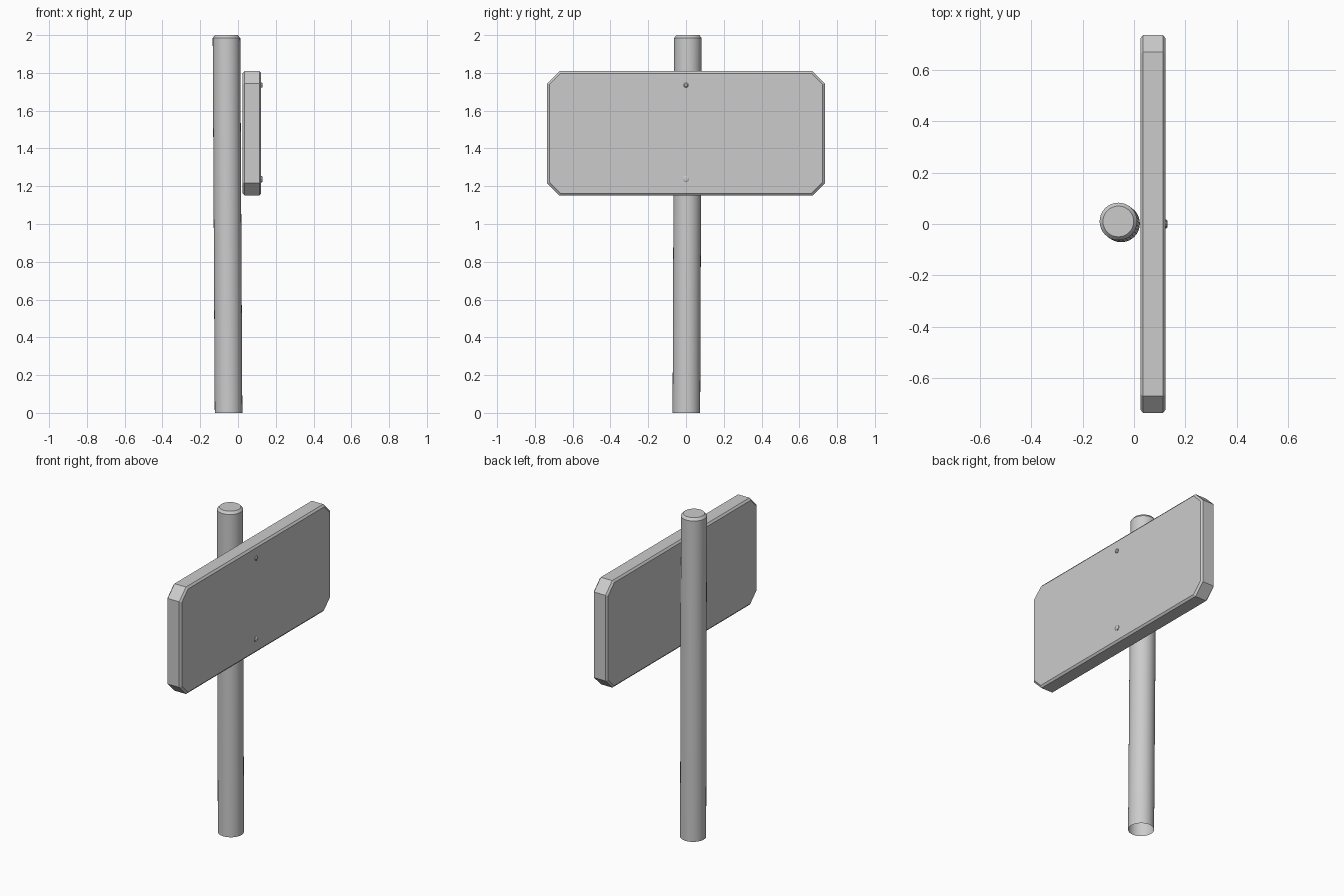
import bpy, bmesh, math
from mathutils import Vector

if "Cube" in bpy.data.objects:
    bpy.data.objects.remove(bpy.data.objects["Cube"])


def finish(bm, name, smooth=False):
    bmesh.ops.recalc_face_normals(bm, faces=bm.faces)
    me = bpy.data.meshes.new(name)
    bm.to_mesh(me)
    bm.free()
    ob = bpy.data.objects.new(name, me)
    bpy.context.collection.objects.link(ob)
    if smooth:
        bpy.context.view_layer.objects.active = ob
        ob.select_set(True)
        bpy.ops.object.shade_smooth_by_angle(angle=math.radians(35))
        ob.select_set(False)
    return ob


def loft(bm, rings):
    # join successive vertex rings and cap the last one
    loops = [[bm.verts.new(p) for p in ring] for ring in rings]
    for a, b in zip(loops, loops[1:]):
        for i in range(len(a)):
            j = (i + 1) % len(a)
            bm.faces.new((a[i], a[j], b[j], b[i]))
    bm.faces.new(loops[-1])
    return loops


# Slightly leaning round post, open underneath, chamfered top
def circle(z, r, n=32):
    cx, cy = -0.05 - 0.011 * z / 2, 0.002 + 0.008 * z / 2
    return [(cx + r * math.cos(2 * math.pi * i / n),
             cy + r * math.sin(2 * math.pi * i / n), z) for i in range(n)]


bm = bmesh.new()
loft(bm, [circle(0, 0.073), circle(1.985, 0.073), circle(2.0, 0.06)])
finish(bm, "post", smooth=True)


# Sign board with clipped corners and a narrow bevel round both faces
def outline(x, inset):
    w, h, c = 0.735 - inset, 0.33 - inset, 0.066 - inset * 0.59
    pts = [(w, h - c), (w - c, h), (c - w, h), (-w, h - c),
           (-w, c - h), (c - w, -h), (w - c, -h), (w, c - h)]
    return [(x, y, 1.48 + z) for y, z in pts]


bm = bmesh.new()
loops = loft(bm, [outline(0.025, 0.012), outline(0.035, 0),
                  outline(0.113, 0), outline(0.123, 0.012)])
bm.faces.new(loops[0])
finish(bm, "sign_board")


# Small low-poly nail heads on the board face
for name, z, r in (("upper_nail", 1.735, 0.013), ("lower_nail", 1.238, 0.017)):
    bm = bmesh.new()
    ring = [[(x, s * math.cos(k * math.pi / 4), z + s * math.sin(k * math.pi / 4))
             for k in range(8)]
            for x, s in ((0.118, r), (0.127, r), (0.131, r * 0.6))]
    loops = loft(bm, ring)
    bm.faces.new(loops[0])
    finish(bm, name)
